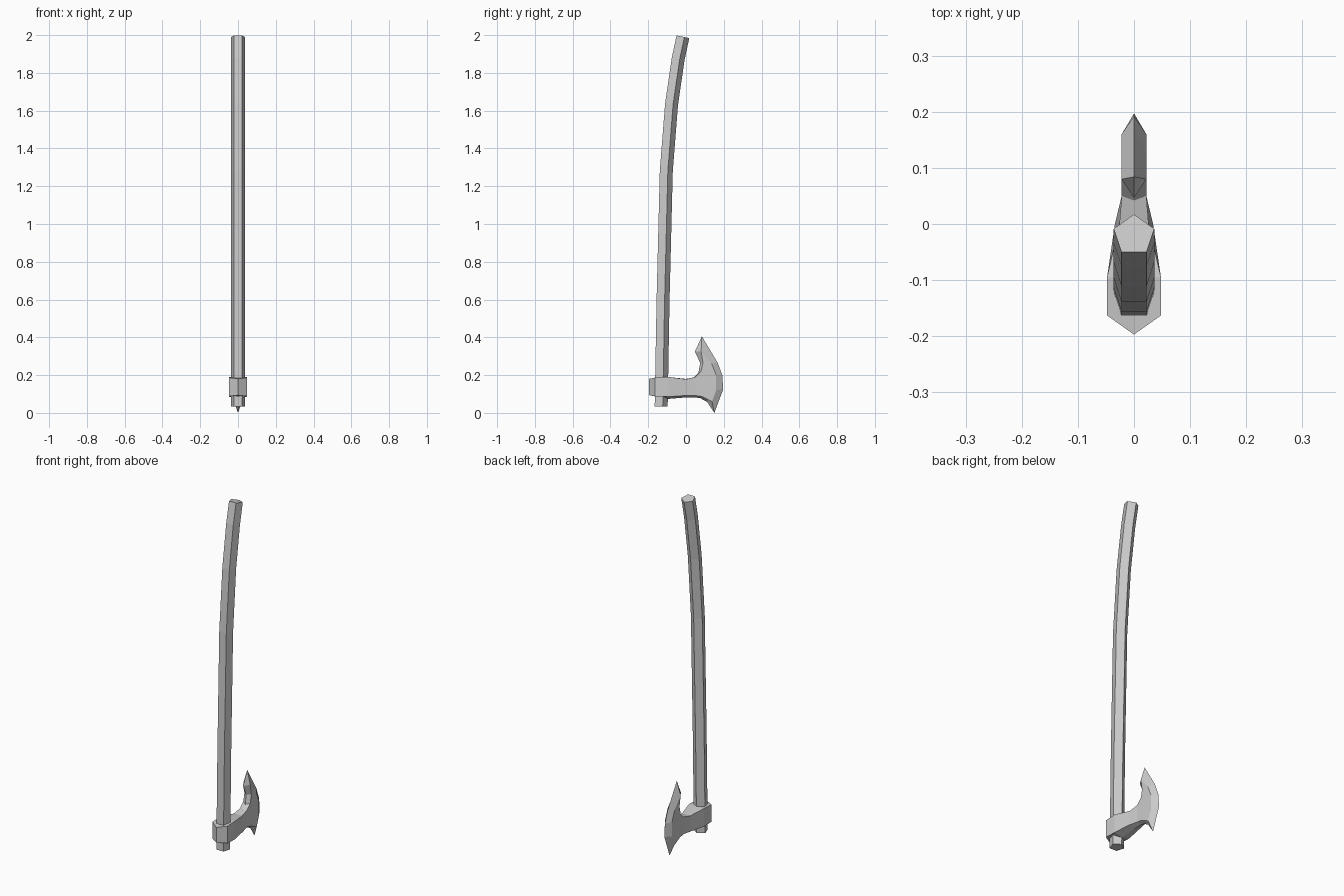
import bpy, bmesh, math
from mathutils import Vector

if "Cube" in bpy.data.objects:
    bpy.data.objects.remove(bpy.data.objects["Cube"])


def finish(bm, name):
    bmesh.ops.recalc_face_normals(bm, faces=bm.faces)
    me = bpy.data.meshes.new(name)
    bm.to_mesh(me)
    bm.free()
    ob = bpy.data.objects.new(name, me)
    bpy.context.collection.objects.link(ob)
    return ob


# Handle: pentagon swept along a gently bent path in the YZ plane
def build_handle():
    path = [(-0.135, 0.035), (-0.125, 0.6), (-0.108, 1.28), (-0.08, 1.635),
            (-0.045, 1.875), (-0.020, 1.992)]
    radius, sides = 0.038, 5
    pts = [Vector((0, y, z)) for y, z in path]
    bm = bmesh.new()
    rings = []
    for i, p in enumerate(pts):
        t = (pts[min(i + 1, len(pts) - 1)] - pts[max(i - 1, 0)]).normalized()
        if i == 0:
            t = Vector((0, 0, 1))
        across = Vector((0, t.z, -t.y))
        ring = []
        for k in range(sides):
            a = 2 * math.pi * k / sides
            ring.append(bm.verts.new(p + across * radius * math.cos(a)
                                     + Vector((radius * math.sin(a), 0, 0))))
        rings.append(ring)
    for a, b in zip(rings, rings[1:]):
        for k in range(sides):
            n = (k + 1) % sides
            bm.faces.new((a[k], a[n], b[n], b[k]))
    bm.faces.new(rings[0])
    bm.faces.new(rings[-1])
    finish(bm, "handle")


# Axe head: a side outline and a centre ridge outline, mirrored across x = 0
def build_head():
    # each row: side point (x, y, z) and its partner on the centre ridge (y, z)
    rows = [
        # collar and top of the neck
        (0.048, -0.163, 0.187, -0.197, 0.180),
        (0.048, -0.095, 0.190, -0.095, 0.190),
        (0.026, 0.000, 0.178, 0.000, 0.180),
        (0.022, 0.050, 0.190, 0.042, 0.188),
        # inner curve of the upper horn
        (0.022, 0.080, 0.220, 0.066, 0.212),
        (0.022, 0.090, 0.265, 0.075, 0.265),
        (0.022, 0.080, 0.325, 0.047, 0.325),
        (0.022, 0.080, 0.325, 0.084, 0.405),
        # cutting edge
        (0.022, 0.135, 0.262, 0.167, 0.267),
        (0.022, 0.160, 0.200, 0.192, 0.200),
        (0.022, 0.160, 0.120, 0.197, 0.125),
        (0.022, 0.138, 0.060, 0.150, 0.000),
        # underside of the blade, neck and collar
        (0.022, 0.115, 0.072, 0.112, 0.058),
        (0.022, 0.085, 0.087, 0.075, 0.078),
        (0.022, 0.050, 0.092, 0.050, 0.082),
        (0.034, 0.000, 0.092, 0.000, 0.082),
        (0.048, -0.095, 0.086, -0.095, 0.074),
        (0.048, -0.163, 0.088, -0.197, 0.094),
    ]
    bm = bmesh.new()
    cache = {}

    def vert(x, y, z):
        key = (x, y, z)
        if key not in cache:
            cache[key] = bm.verts.new(key)
        return cache[key]

    def face(vs):
        vs = list(dict.fromkeys(vs))
        if len(vs) > 2:
            bm.faces.new(vs)

    n = len(rows)
    for s in (1, -1):
        side = [vert(s * r[0], r[1], r[2]) for r in rows]
        ridge = [vert(0.0, r[3], r[4]) for r in rows]
        for i in range(n):
            j = (i + 1) % n
            face((side[i], side[j], ridge[j], ridge[i]))
        # collar and neck cheeks, then the flat blade cheek
        for i in range(3):
            face((side[i], side[i + 1], side[n - 2 - i], side[n - 1 - i]))
        face(side[3:n - 3])
    finish(bm, "axe_head")


build_handle()
build_head()
